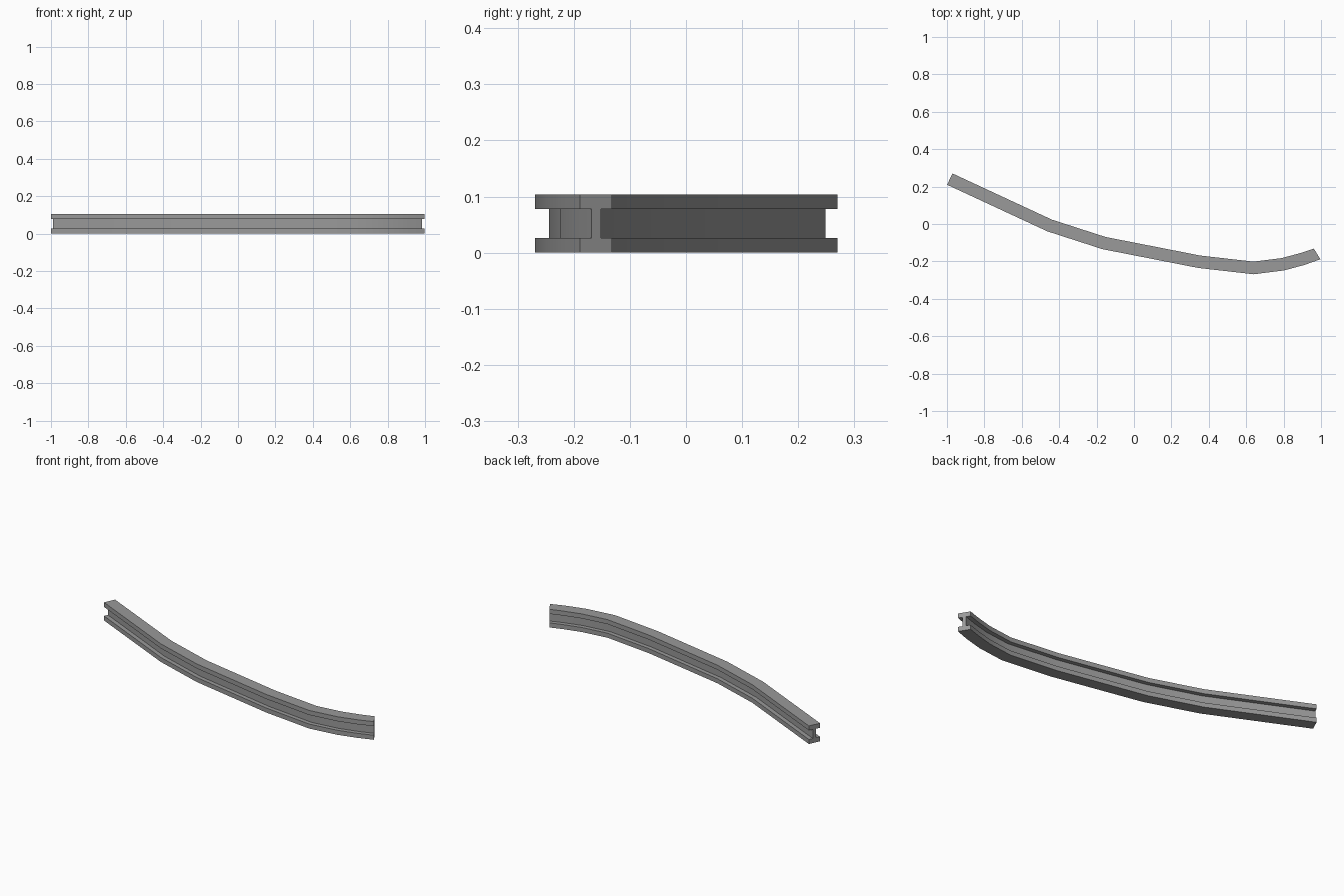
import bpy
import bmesh
from mathutils import Vector

cube = bpy.data.objects.get("Cube")
if cube:
    bpy.data.objects.remove(cube, do_unlink=True)

# Beam centre line and I-section sizes
PATH = [Vector(p) for p in (
    (-0.985, 0.24), (-0.451, -0.008), (-0.16, -0.102), (0.35, -0.202),
    (0.64, -0.235), (0.797, -0.215), (0.901, -0.187), (0.979, -0.16))]
HALF_FLANGE, HALF_WEB = 0.0335, 0.0095
HEIGHT, FLANGE = 0.104, 0.026
END_TANGENT = Vector((0.85, 0.527)).normalized()


def i_section():
    """Closed I outline as (sideways, height) pairs."""
    side = [(HALF_FLANGE, 0), (HALF_FLANGE, FLANGE), (HALF_WEB, FLANGE),
            (HALF_WEB, HEIGHT - FLANGE), (HALF_FLANGE, HEIGHT - FLANGE),
            (HALF_FLANGE, HEIGHT)]
    return side + [(-s, z) for s, z in reversed(side)]


def mitre(i):
    """Sideways offset direction at a path point, lengthened at bends."""
    if i == len(PATH) - 1:
        t = END_TANGENT
        return Vector((-t.y, t.x))
    after = (PATH[i + 1] - PATH[i]).normalized()
    before = (PATH[i] - PATH[i - 1]).normalized() if i else after
    t = (before + after).normalized()
    return Vector((-t.y, t.x)) / t.dot(after)


# Steel colour
steel = bpy.data.materials.new("steel_grey")
steel.use_nodes = True
colour = (0.32, 0.32, 0.32, 1)
steel.diffuse_color = colour
steel.node_tree.nodes["Principled BSDF"].inputs["Base Color"].default_value = colour

# Sweep the section along the path
bm = bmesh.new()
rings = []
for i, p in enumerate(PATH):
    n = mitre(i)
    rings.append([bm.verts.new((p.x + n.x * s, p.y + n.y * s, z))
                  for s, z in i_section()])
for a, b in zip(rings, rings[1:]):
    for k in range(len(a)):
        j = (k + 1) % len(a)
        bm.faces.new((a[k], a[j], b[j], b[k]))

# Close both ends
bm.faces.new(rings[0])
bm.faces.new(rings[-1])
bmesh.ops.recalc_face_normals(bm, faces=bm.faces)

mesh = bpy.data.meshes.new("curved_beam")
bm.to_mesh(mesh)
bm.free()
mesh.materials.append(steel)
beam = bpy.data.objects.new("curved_beam", mesh)
bpy.context.collection.objects.link(beam)

# Smooth along the bend, crisp at the flange edges
bpy.ops.object.select_all(action="DESELECT")
beam.select_set(True)
bpy.context.view_layer.objects.active = beam
bpy.ops.object.shade_smooth_by_angle(angle=0.52)
